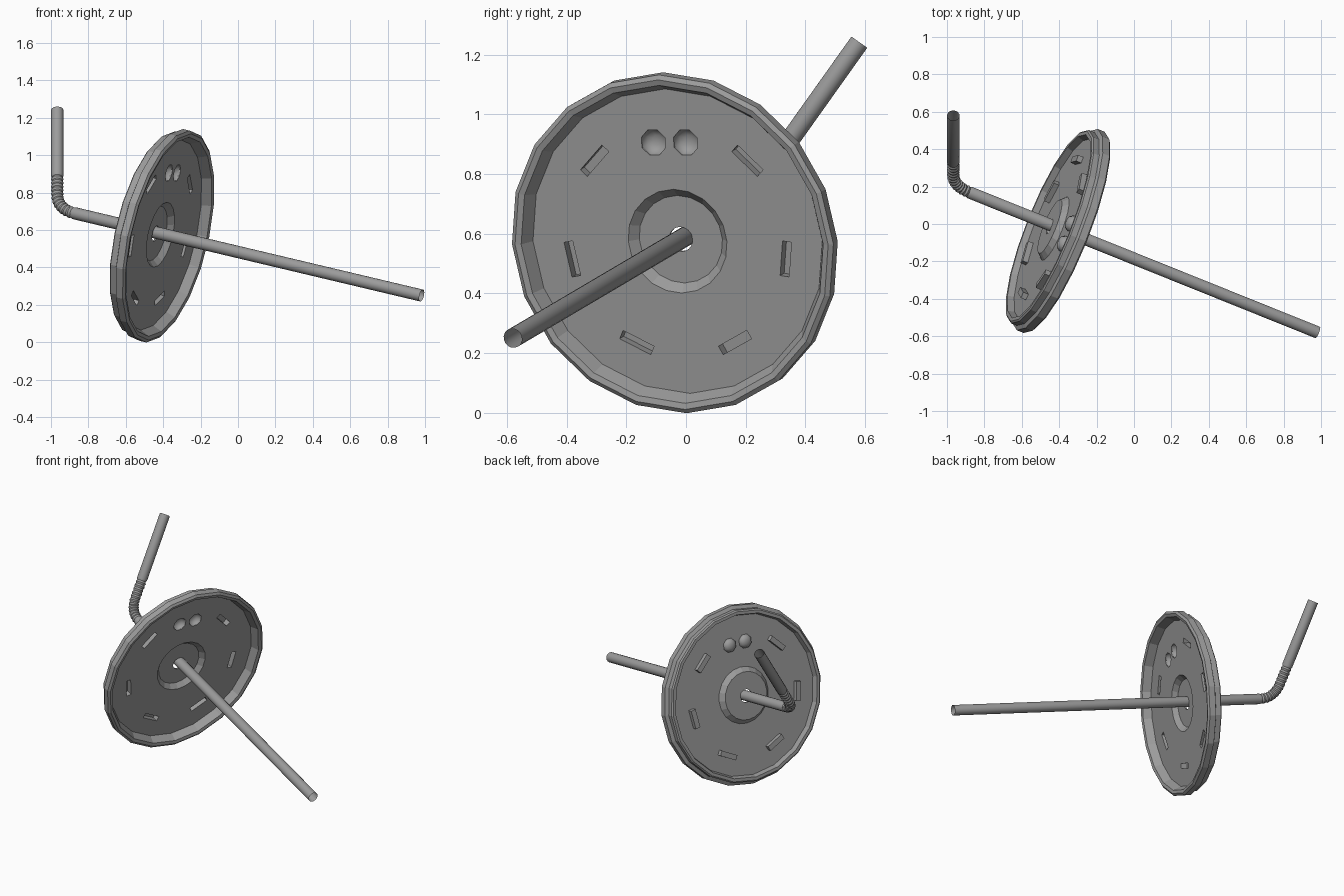
import bpy, bmesh
from math import sin, cos, pi, radians
from mathutils import Vector, Matrix

old = bpy.data.objects.get("Cube")
if old:
    bpy.data.objects.remove(old)

grey = bpy.data.materials.new("plain grey")
grey.use_nodes = True
COLOUR = (0.33, 0.33, 0.33, 1)
grey.diffuse_color = COLOUR
grey.node_tree.nodes["Principled BSDF"].inputs["Base Color"].default_value = COLOUR

# Lid frame: local z runs down along the straw, local y points up
n = Vector((0.905, -0.364, -0.2145)).normalized()
u = Vector((0, 0, 1)).cross(n).normalized()
v = n.cross(u)
lid_frame = Matrix.Translation((-0.41, -0.03, 0.574)) @ Matrix((u, v, n)).transposed().to_4x4()


def finish(name, bm, matrix=None, smooth=False):
    bmesh.ops.remove_doubles(bm, verts=bm.verts, dist=1e-5)
    bmesh.ops.recalc_face_normals(bm, faces=bm.faces)
    if matrix:
        bm.transform(matrix)
    mesh = bpy.data.meshes.new(name)
    bm.to_mesh(mesh)
    bm.free()
    mesh.materials.append(grey)
    for face in mesh.polygons:
        face.use_smooth = smooth
    obj = bpy.data.objects.new(name, mesh)
    bpy.context.collection.objects.link(obj)
    return obj


def bridge(bm, rings):
    for a, b in zip(rings, rings[1:]):
        for i in range(len(a)):
            j = (i + 1) % len(a)
            bm.faces.new((a[i], a[j], b[j], b[i]))


def revolve(profile, sides, closed=False, turn=0):
    bm = bmesh.new()
    rings = [[bm.verts.new((r * cos(turn + 2 * pi * i / sides),
                            r * sin(turn + 2 * pi * i / sides), h))
              for i in range(sides)] for r, h in profile]
    bridge(bm, rings + rings[:1] if closed else rings)
    return bm


def box(size, centre):
    bm = bmesh.new()
    bmesh.ops.create_cube(bm, size=1)
    bm.transform(Matrix.Translation(centre) @ Matrix.Diagonal((*size, 1)))
    return bm


# Lid: one closed cross-section with raised hub, floor and stepped rim
FLOOR = -0.005
lid_profile = [
    (0.042, -0.035), (0.15, -0.035), (0.178, FLOOR), (0.522, FLOOR),
    (0.545, 0.045), (0.565, 0.05), (0.58, 0.04), (0.58, 0.0),
    (0.557, -0.01), (0.557, -0.043), (0.548, -0.05), (0.528, -0.05),
    (0.518, -0.015), (0.183, -0.015), (0.155, -0.045), (0.042, -0.045)]
lid = finish("lid", revolve(lid_profile, 20, closed=True), lid_frame)


def cut_lid(bm, place):
    cutter = finish("opening_cutter", bm, place)
    cutter.hide_render = True
    cutter.hide_set(True)
    mod = lid.modifiers.new("opening", "BOOLEAN")
    mod.operation = "DIFFERENCE"
    mod.solver = "EXACT"
    mod.object = cutter


# Six embossed slots, open underneath
for k in range(6):
    place = lid_frame @ Matrix.Rotation(radians(-225 + 54 * k), 4, "Z") @ Matrix.Translation((0.39, 0, 0))
    cut_lid(box((0.032, 0.12, 0.05), (0, 0, -0.01)), place)
    shell = box((0.034, 0.122, 0.04), (0, 0, FLOOR - 0.02))
    bottom = [f for f in shell.faces if f.normal.z > 0.9]
    bmesh.ops.delete(shell, geom=bottom, context="FACES")
    finish("slot_pocket", shell, place)

# Two domed press buttons
for side, label in ((-1, "right"), (1, "left")):
    place = lid_frame @ Matrix.Translation((side * 0.058, 0.338, 0))
    cap = bmesh.new()
    bmesh.ops.create_cone(cap, cap_ends=True, segments=8, radius1=0.046, radius2=0.046,
                          depth=0.05, matrix=Matrix.Rotation(pi / 8, 4, "Z"))
    cut_lid(cap, place)
    dome = [(0.048, FLOOR), (0.046, -0.02), (0.035, -0.037), (0.018, -0.044), (0, -0.046)]
    finish(label + "_button", revolve(dome, 8, turn=pi / 8), place, smooth=True)

# Straw: long stem, ribbed bend, short mouth end
stem_end = Vector((0.982, -0.58, 0.25))
corner = stem_end - n * 2.15
mouth_dir = Vector((0, 0.58, 0.815)).normalized()
RADIUS, BEND = 0.033, 0.1
path = [(stem_end, n, RADIUS)]
STEPS = 16
for i in range(STEPS + 1):
    t = i / STEPS
    p = corner + n * BEND * (1 - t) ** 2 + mouth_dir * BEND * t ** 2
    tangent = (n * (1 - t) - mouth_dir * t).normalized()
    path.append((p, tangent, RADIUS - 0.005 * (i % 2)))
for i in range(1, 11):
    path.append((corner + mouth_dir * (BEND + 0.012 * i), -mouth_dir, RADIUS - 0.005 * (i % 2)))
path.append((corner + mouth_dir * 0.65, -mouth_dir, RADIUS))

straw_bm = bmesh.new()
bend_axis = n.cross(mouth_dir).normalized()
rings = []
for p, tangent, radius in path:
    across = tangent.cross(bend_axis)
    rings.append([straw_bm.verts.new(p + radius * (bend_axis * cos(2 * pi * i / 16) + across * sin(2 * pi * i / 16)))
                  for i in range(16)])
bridge(straw_bm, rings)
straw = finish("straw", straw_bm)
bpy.ops.object.select_all(action="DESELECT")
straw.select_set(True)
bpy.context.view_layer.objects.active = straw
bpy.ops.object.shade_smooth_by_angle(angle=radians(30))
